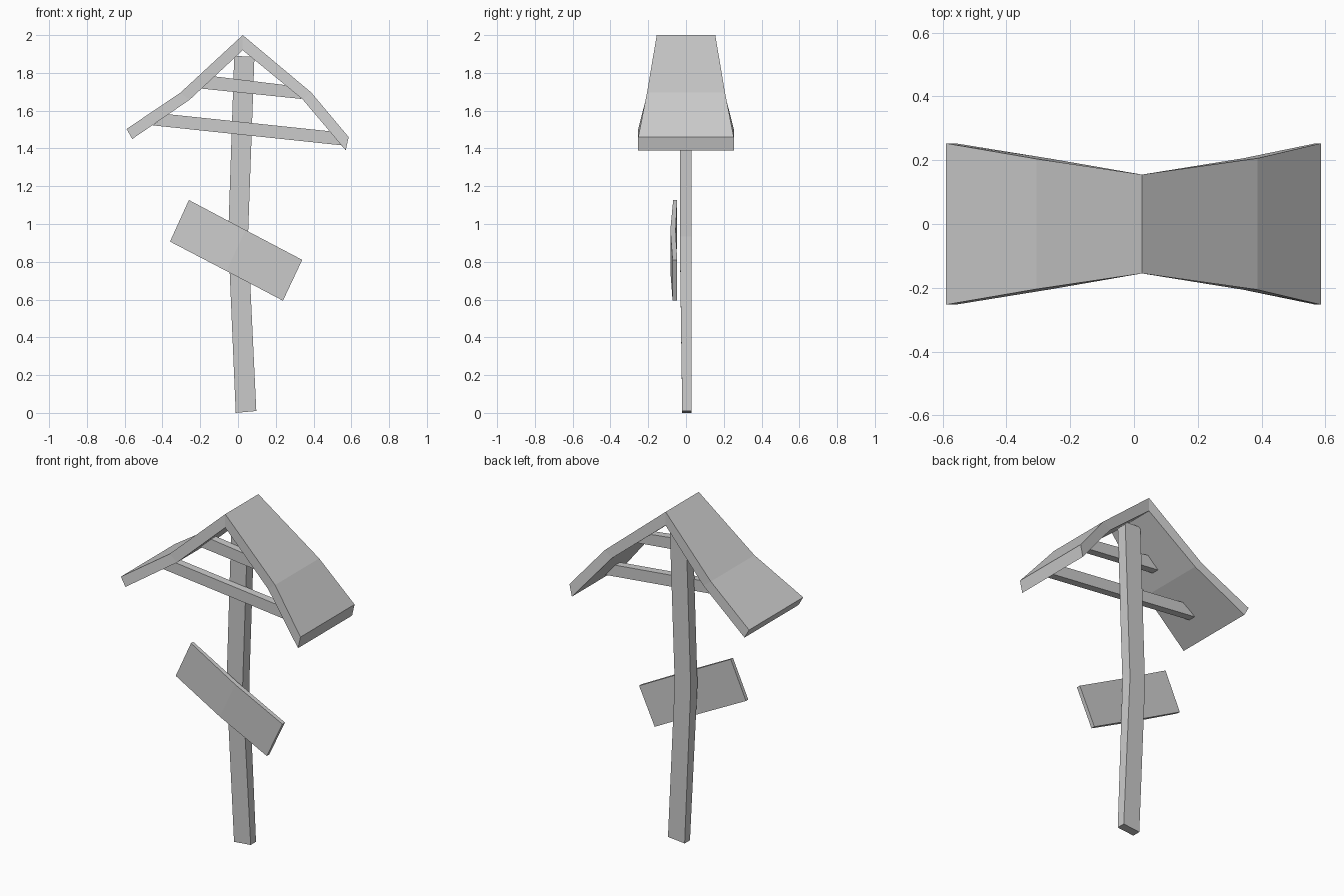
import bpy, bmesh

if "Cube" in bpy.data.objects:
    bpy.data.objects.remove(bpy.data.objects["Cube"])


def loft(name, sections):
    """Skin equal-length rings of points and cap both ends."""
    bm = bmesh.new()
    rings = [[bm.verts.new(p) for p in ring] for ring in sections]
    n = len(rings[0])
    for a, b in zip(rings, rings[1:]):
        for i in range(n):
            j = (i + 1) % n
            bm.faces.new((a[i], a[j], b[j], b[i]))
    bm.faces.new(rings[0])
    bm.faces.new(rings[-1])
    bmesh.ops.recalc_face_normals(bm, faces=bm.faces)
    mesh = bpy.data.meshes.new(name)
    bm.to_mesh(mesh)
    bm.free()
    obj = bpy.data.objects.new(name, mesh)
    bpy.context.collection.objects.link(obj)
    return obj


def plank(name, stations):
    """Each station: top (x, z), bottom (x, z), front y, back y."""
    return loft(name, [[(t[0], f, t[1]), (t[0], k, t[1]),
                        (b[0], k, b[1]), (b[0], f, b[1])]
                       for t, b, f, k in stations])


# crooked post: left (x, z), right (x, z), front y, back y
plank("post", [
    ((-0.012, 0.0), (0.097, 0.01), -0.02, 0.03),
    ((-0.052, 0.93), (0.053, 0.935), -0.033, 0.03),
    ((-0.02, 1.89), (0.087, 1.885), -0.033, 0.03)])

# bent roof, narrow at the ridge and flared at the eaves
plank("roof", [
    ((-0.59, 1.503), (-0.56, 1.45), -0.253, 0.253),
    ((-0.305, 1.695), (-0.257, 1.657), -0.204, 0.204),
    ((0.025, 2.0), (0.025, 1.92), -0.155, 0.155),
    ((0.387, 1.697), (0.342, 1.66), -0.206, 0.206),
    ((0.586, 1.46), (0.57, 1.39), -0.253, 0.253)])

# cross beams in front of the post, ends cut to the roof slope
for name, tl, bl, tr, br in (
        ("lower_beam", (-0.378, 1.582), (-0.45, 1.522), (0.495, 1.49), (0.555, 1.416)),
        ("upper_beam", (-0.13, 1.782), (-0.195, 1.717), (0.27, 1.733), (0.337, 1.662))):
    plank(name, [(tl, bl, -0.075, -0.03), (tr, br, -0.075, -0.03)])

# tilted sign board, bowed forward in the middle
plank("sign_board", [
    ((-0.26, 1.127), (-0.36, 0.907), -0.068, -0.047),
    ((0.04, 0.968), (-0.061, 0.751), -0.083, -0.055),
    ((0.34, 0.81), (0.238, 0.594), -0.071, -0.047)])
